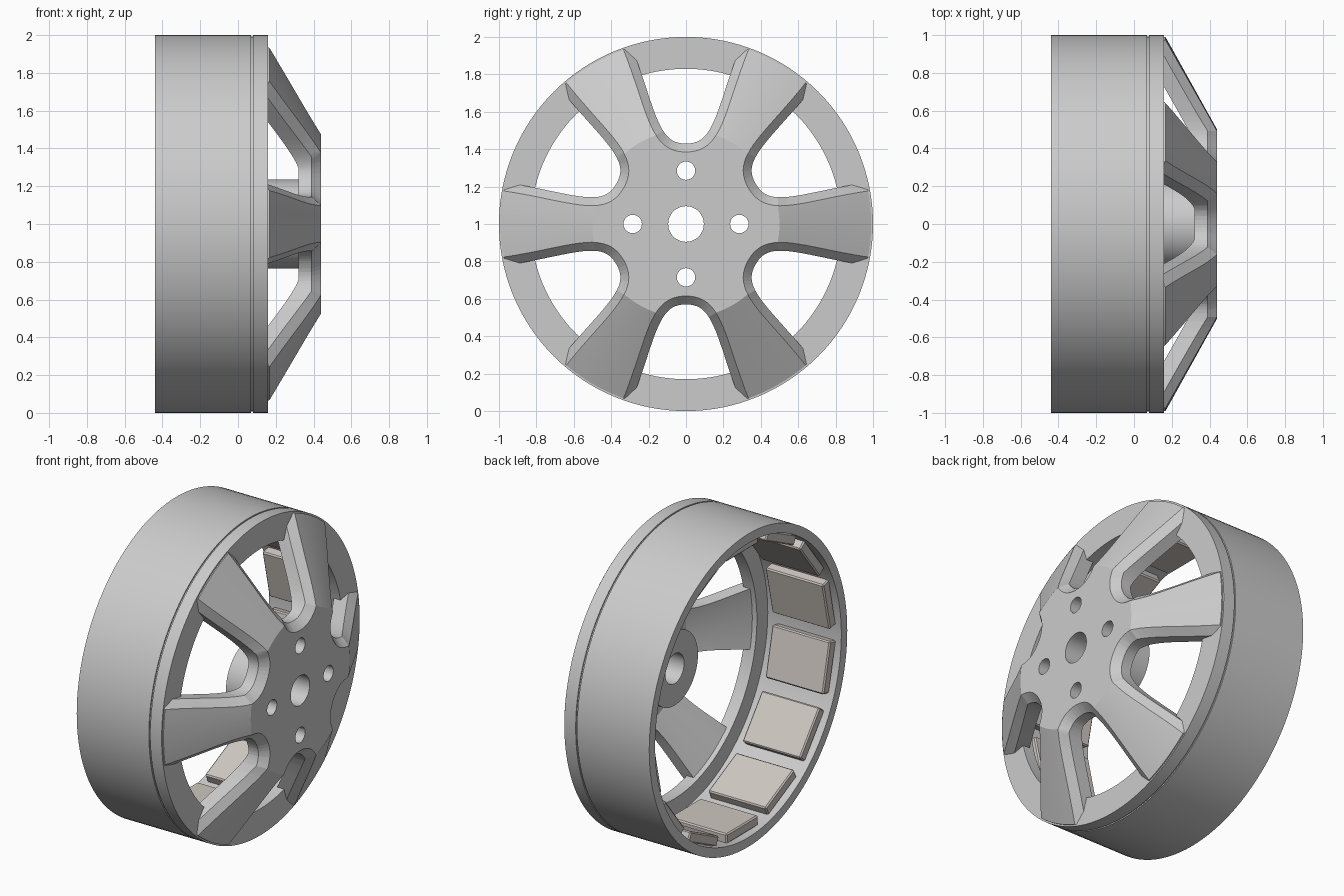
import bpy, bmesh, math
from mathutils import Vector, Matrix
from mathutils.geometry import interpolate_bezier

if "Cube" in bpy.data.objects:
    bpy.data.objects.remove(bpy.data.objects["Cube"])

CENTRE = Vector((0, 0, 1))          # wheel axis runs along x through here
SEG = 128


def finish(name, bm, smooth=True):
    bmesh.ops.recalc_face_normals(bm, faces=bm.faces)
    me = bpy.data.meshes.new(name)
    bm.to_mesh(me)
    bm.free()
    ob = bpy.data.objects.new(name, me)
    ob.location = CENTRE
    bpy.context.collection.objects.link(ob)
    if smooth:
        shade(ob)
    return ob


def shade(ob):
    bpy.ops.object.select_all(action='DESELECT')
    ob.select_set(True)
    bpy.context.view_layer.objects.active = ob
    bpy.ops.object.shade_smooth_by_angle(angle=math.radians(25))


def loft(bm, loops, closed=False):
    """Skin a list of vertex loops; closed joins last to first, else cap ends."""
    rings = [[bm.verts.new(p) for p in lp] for lp in loops]
    n = len(rings[0])
    pairs = list(zip(rings, rings[1:])) + ([(rings[-1], rings[0])] if closed else [])
    for a, b in pairs:
        for i in range(n):
            j = (i + 1) % n
            bm.faces.new((a[i], a[j], b[j], b[i]))
    if not closed:
        bm.faces.new(rings[0])
        bm.faces.new(rings[-1])


def lathe(name, profile):
    """Revolve a closed (x, radius) profile around the x axis."""
    bm = bmesh.new()
    ang = [2 * math.pi * i / SEG for i in range(SEG)]
    loft(bm, [[(x, r * math.cos(a), r * math.sin(a)) for a in ang] for x, r in profile], True)
    return finish(name, bm)


# Drum with grooved front rim plate
lathe("drum", [(-.44, 1), (.07, 1), (.07, .992), (.08, .992), (.08, 1), (.16, 1),
               (.16, .83), (.08, .83), (.08, .94), (-.44, .94)])

# Spoke disc with hub boss and bore
spokes = lathe("spokes_and_hub", [(.44, .095), (.44, .5), (.167, .99), (.09, .99), (.09, .87),
                                  (.32, .46), (.32, .235), (.08, .235), (.08, .095)])


# U-shaped window outline, chamfer runs along the cone surface
def front_x(p):
    return min(.44, .72 - .56 * p.length)


half = [p.to_2d() for p in interpolate_bezier(Vector((0, .385, 0)), Vector((.2, .385, 0)),
                                              Vector((.2, .6, 0)), Vector((.34, .95, 0)), 22)]
half += [Vector((.388, 1.07)), Vector((.44, 1.2))]
outline = [Vector((-p.x, p.y)) for p in reversed(half[1:])] + half


def offset(d):
    out = []
    for i, p in enumerate(outline):
        t = (outline[min(i + 1, len(outline) - 1)] - outline[max(i - 1, 0)]).normalized()
        out.append(p + Vector((-t.y, t.x)) * d)
    return out


wide, narrow = offset(-.045), offset(.045)
bm = bmesh.new()
for k in range(6):
    rot = Matrix.Rotation(k * math.pi / 3, 3, 'X')
    loops = [[(.7, p.x, p.y) for p in wide],
             [(front_x(p) + .05, q.x, q.y) for p, q in zip(outline, wide)],
             [(front_x(p) - .05, q.x, q.y) for p, q in zip(outline, narrow)],
             [(-.1, p.x, p.y) for p in narrow]]
    loft(bm, [[rot @ Vector(v) for v in lp] for lp in loops])

# Four bolt holes
for k in range(4):
    a = k * math.pi / 2
    cy, cz = .285 * math.cos(a), .285 * math.sin(a)
    circle = [(cy + .049 * math.cos(t * math.pi / 16), cz + .049 * math.sin(t * math.pi / 16))
              for t in range(32)]
    loft(bm, [[(x, y, z) for y, z in circle] for x in (.2, .6)])
cutter = finish("window_cutter", bm, False)

mod = spokes.modifiers.new("windows", 'BOOLEAN')
mod.operation = 'DIFFERENCE'
mod.solver = 'EXACT'
mod.object = cutter
bpy.context.view_layer.objects.active = spokes
bpy.ops.object.modifier_apply(modifier=mod.name)
bpy.data.objects.remove(cutter)
shade(spokes)

# Fourteen block magnets on the inside of the drum
mat = bpy.data.materials.new("magnet")
mat.diffuse_color = (.62, .57, .53, 1)
mat.use_nodes = True
mat.node_tree.nodes["Principled BSDF"].inputs["Base Color"].default_value = mat.diffuse_color
for k in range(14):
    bm = bmesh.new()
    bmesh.ops.create_cube(bm, size=1, matrix=Matrix.Translation((-.195, 0, .902)) @
                          Matrix.Diagonal((.41, .32, .065, 1)))
    bmesh.ops.bevel(bm, geom=bm.edges[:], offset=.008, segments=1, affect='EDGES')
    bm.transform(Matrix.Rotation(2 * math.pi * k / 14, 4, 'X'))
    magnet = finish(f"magnet_{k + 1}", bm, False)
    magnet.data.materials.append(mat)
